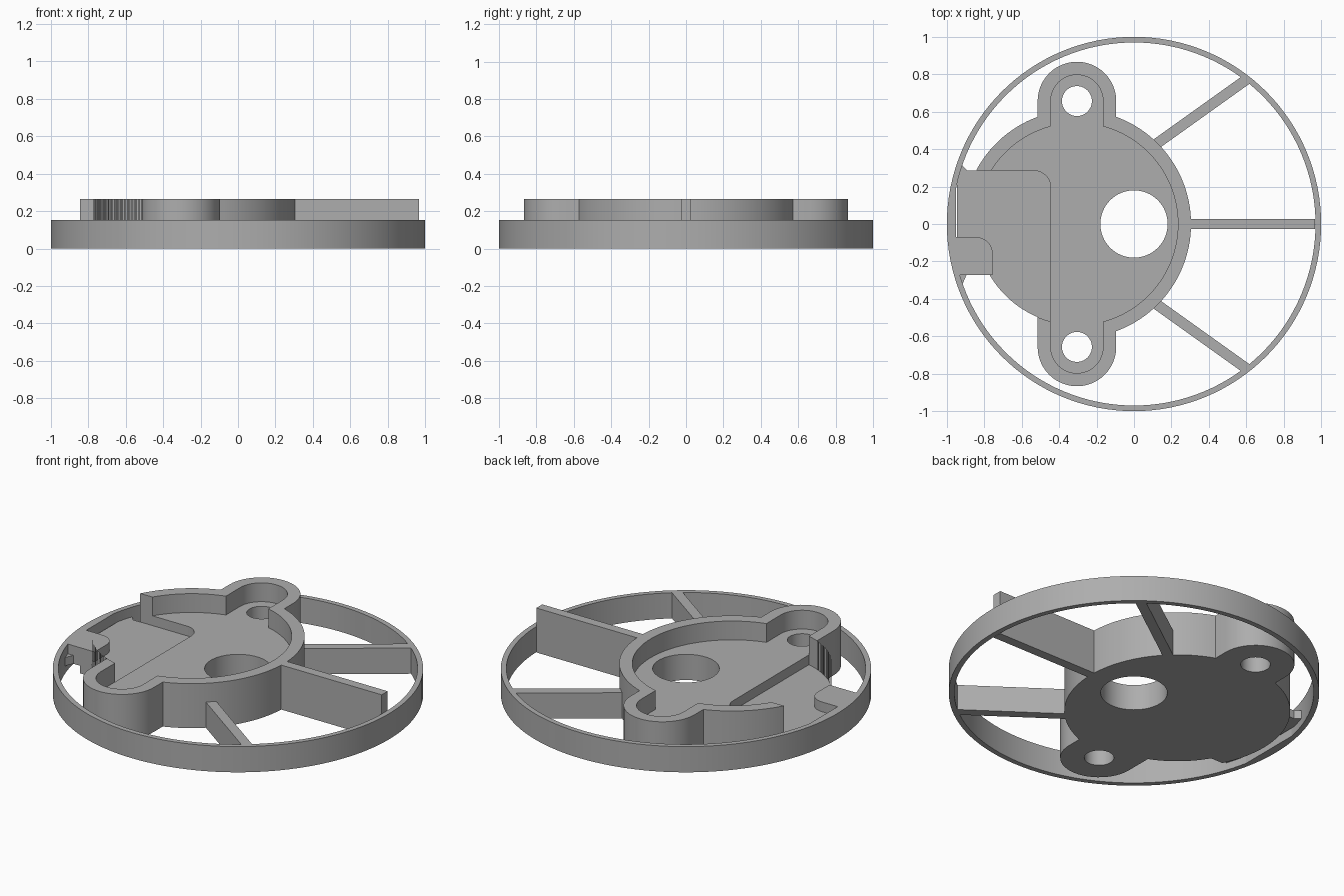
import bpy, bmesh
from math import sin, cos, pi, sqrt, asin, acos, radians
from mathutils import Vector

if "Cube" in bpy.data.objects:
    bpy.data.objects.remove(bpy.data.objects["Cube"])

grey = bpy.data.materials.new("plain_grey")
grey.use_nodes = True
grey.diffuse_color = (0.42, 0.42, 0.42, 1)
grey.node_tree.nodes["Principled BSDF"].inputs["Base Color"].default_value = grey.diffuse_color

CX = -0.305            # housing centre
EAR_Y = 0.657          # ear centres
OUT_R, IN_R = 0.61, 0.54
OUT_E, IN_E = 0.21, 0.14
TOP, RIM, FLOOR, LOW = 0.265, 0.153, 0.153, 0.095
STEP_X, SLOT_TOP, SLOT_BOT, SLOT_END = -0.445, 0.285, -0.272, -0.945


def arc(cx, cy, r, a0, a1, n=24):
    return [(cx + r * cos(a0 + (a1 - a0) * i / n), cy + r * sin(a0 + (a1 - a0) * i / n))
            for i in range(n + 1)]


def circle(cx, cy, r, n=64):
    return arc(cx, cy, r, 0, 2 * pi, n)[:-1]


def prism(name, points, z0, z1):
    """Extrude a flat outline between two heights."""
    bm = bmesh.new()
    face = bm.faces.new([bm.verts.new((x, y, z0)) for x, y in points])
    ext = bmesh.ops.extrude_face_region(bm, geom=[face])
    for v in ext["geom"]:
        if isinstance(v, bmesh.types.BMVert):
            v.co.z = z1
    bmesh.ops.recalc_face_normals(bm, faces=bm.faces)
    mesh = bpy.data.meshes.new(name)
    bm.to_mesh(mesh)
    bm.free()
    mesh.materials.append(grey)
    ob = bpy.data.objects.new(name, mesh)
    bpy.context.collection.objects.link(ob)
    return ob


def activate(ob):
    bpy.ops.object.select_all(action='DESELECT')
    ob.select_set(True)
    bpy.context.view_layer.objects.active = ob


def cut(ob, points, z0, z1):
    """Remove an extruded outline from an object."""
    tool = prism("cutter", points, z0, z1)
    tool.hide_render = True
    mod = ob.modifiers.new("cut", 'BOOLEAN')
    mod.operation, mod.solver, mod.object = 'DIFFERENCE', 'EXACT', tool
    activate(ob)
    bpy.ops.object.modifier_apply(modifier=mod.name)
    bpy.data.objects.remove(tool)


def smooth(ob):
    activate(ob)
    bpy.ops.object.shade_smooth_by_angle(angle=radians(30))


def eared_outline(r, e):
    """Circle with a round-ended ear at the back and the front."""
    a = acos(e / r)
    return (arc(CX, 0, r, -a, a, 48) + arc(CX, EAR_Y, e, 0, pi)
            + arc(CX, 0, r, pi - a, pi + a, 48) + arc(CX, -EAR_Y, e, pi, 2 * pi))


# Outer ring, with its flattened patch behind the slot
ring = prism("outer_ring", circle(0, 0, 1, 128), 0, RIM)
cut(ring, circle(0, 0, 0.97, 128), -1, 1)
smooth(ring)
half = asin(0.215 / 0.975)
prism("ring_flat", arc(0, 0, 0.975, pi - half, pi + half), 0, RIM)

# Housing with tray, stepped slot, open wall and holes
housing = prism("housing", eared_outline(OUT_R, OUT_E), 0, TOP)
cut(housing, eared_outline(IN_R, IN_E), FLOOR, 1)
a_slot = pi + asin(-SLOT_BOT / IN_R)
a_step = pi + acos((CX - STEP_X) / IN_R)
a_ear = pi + acos(OUT_E / IN_R)
corner = 0.09
cut(housing, [(-1.2, SLOT_TOP), (-1.2, SLOT_BOT)]
    + arc(CX, 0, IN_R, a_slot, a_step)
    + arc(STEP_X - corner, SLOT_TOP - corner, corner, 0, pi / 2, 10), LOW, 1)
cut(housing, arc(CX, 0, IN_R, a_slot, a_ear)
    + [(CX - OUT_E, -0.8), (-1.2, -0.8), (-1.2, SLOT_BOT)], -1, 1)
for x, y, r in ((0, 0, 0.18), (CX, EAR_Y, 0.08), (CX, -EAR_Y, 0.08)):
    cut(housing, circle(x, y, r), -1, 1)
smooth(housing)

# Plate joining the slot floor to the ring, splayed at its outer end
prism("slot_plate", [(-0.74, SLOT_TOP), (-0.74, SLOT_BOT), (-0.895, SLOT_BOT),
                     (-0.92, -0.33), (SLOT_END, -0.29), (SLOT_END, 0.29),
                     (-0.925, 0.32), (-0.89, SLOT_TOP)], 0.045, LOW)

# Raised tab with one rounded corner
tab_x, tab_y, tab_r = -0.755, -0.07, 0.09
smooth(prism("tab", [(-0.95, SLOT_BOT), (tab_x, SLOT_BOT)]
             + arc(tab_x - tab_r, tab_y - tab_r, tab_r, 0, pi / 2, 12)
             + [(-0.96, tab_y)], 0.05, RIM))


# Spokes
def spoke(name, start, end, z1):
    a, b = Vector(start), Vector(end)
    d = (b - a).normalized()
    side = Vector((-d.y, d.x)) * 0.028
    prism(name, [a - side, b - side, b + side, a + side], 0, z1)


spoke("side_spoke", (0.29, 0), (0.967, 0), TOP)
for label, s in (("back_spoke", 1), ("front_spoke", -1)):
    spoke(label, (0.115, s * 0.425), (0.605, s * 0.775), RIM)
